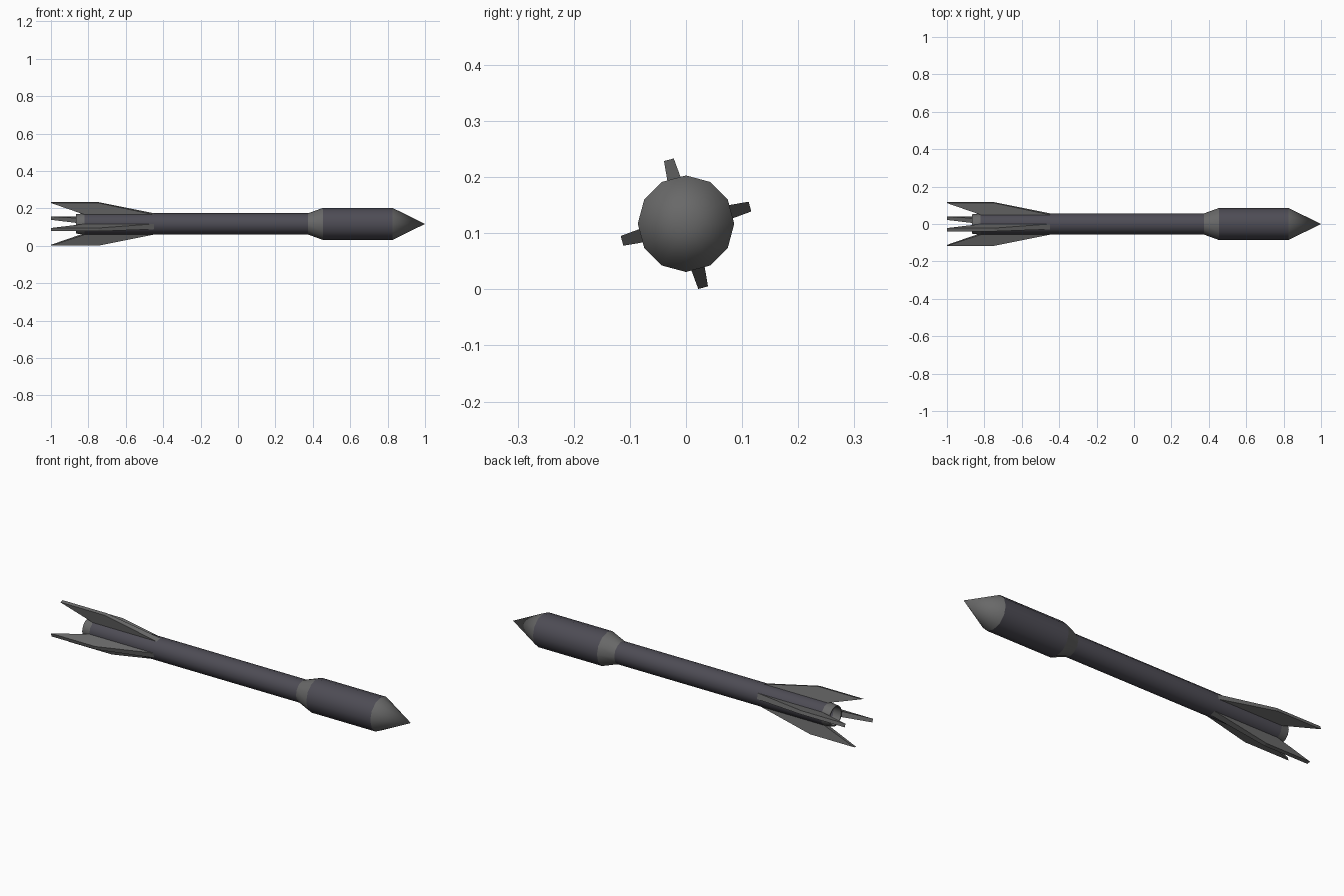
import bpy, bmesh, math
from mathutils import Vector

if "Cube" in bpy.data.objects:
    bpy.data.objects.remove(bpy.data.objects["Cube"])

SIDES, AXIS_Z = 12, 0.117
R_TUBE, R_HEAD = 0.057, 0.086


def material(name, rgb):
    m = bpy.data.materials.new(name)
    m.diffuse_color = (*rgb, 1)
    m.use_nodes = True
    m.node_tree.nodes["Principled BSDF"].inputs["Base Color"].default_value = m.diffuse_color
    return m


DARK = material("dark_paint", (0.075, 0.072, 0.09))
GREY = material("grey_metal", (0.14, 0.14, 0.14))


def finish(name, bm, mat, smooth):
    bmesh.ops.recalc_face_normals(bm, faces=bm.faces)
    me = bpy.data.meshes.new(name)
    bm.to_mesh(me)
    bm.free()
    me.materials.append(mat)
    ob = bpy.data.objects.new(name, me)
    bpy.context.collection.objects.link(ob)
    if smooth:
        bpy.ops.object.select_all(action='DESELECT')
        ob.select_set(True)
        bpy.context.view_layer.objects.active = ob
        bpy.ops.object.shade_smooth_by_angle(angle=math.radians(35))
    return ob


def lathe(name, profile, mat):
    """Revolve (x, radius) points about the long axis."""
    bm = bmesh.new()
    verts = [bm.verts.new((x, 0, AXIS_Z + r)) for x, r in profile]
    edges = [bm.edges.new(p) for p in zip(verts, verts[1:])]
    bmesh.ops.spin(bm, geom=verts + edges, cent=(0, 0, AXIS_Z), axis=(1, 0, 0),
                   angle=math.tau, steps=SIDES, use_duplicate=False)
    bmesh.ops.remove_doubles(bm, verts=bm.verts, dist=1e-5)
    return finish(name, bm, mat, True)


# Body, from tail to tip
lathe("tail_nozzle", [(-0.82, R_TUBE), (-0.865, 0.052), (-0.865, 0.047),
                      (-0.82, 0.047)], GREY)
lathe("nozzle_recess", [(-0.82, 0.047), (-0.76, 0.047), (-0.76, 0)], DARK)
lathe("motor_tube", [(-0.82, R_TUBE), (0.375, R_TUBE)], DARK)
lathe("shoulder", [(0.375, R_TUBE), (0.455, R_HEAD)], GREY)
lathe("warhead_casing", [(0.455, R_HEAD), (0.825, R_HEAD)], DARK)
lathe("nose_cone", [(0.825, R_HEAD), (1.0, 0)], GREY)

# Swept fins, each growing from one flat of the tube and thinning outward
R_FLAT = R_TUBE * math.cos(math.pi / SIDES)
BASE_HALF, TIP_HALF = R_TUBE * math.sin(math.pi / SIDES), 0.009
OUTLINE = [(-0.45, R_FLAT, BASE_HALF), (-0.745, 0.118, TIP_HALF),
           (-1.0, 0.118, TIP_HALF), (-0.82, R_FLAT, BASE_HALF)]

for i in range(4):
    a = math.radians(15 + 90 * i)
    out = Vector((0, math.cos(a), math.sin(a)))
    side = Vector((0, -math.sin(a), math.cos(a)))
    bm = bmesh.new()
    a_side, b_side = [[bm.verts.new(Vector((x, 0, AXIS_Z)) + out * r + side * h * s)
                       for x, r, h in OUTLINE] for s in (1, -1)]
    bm.faces.new(a_side)
    bm.faces.new(b_side)
    for j in range(4):
        k = (j + 1) % 4
        bm.faces.new((a_side[j], a_side[k], b_side[k], b_side[j]))
    finish(f"fin_{i + 1}", bm, GREY, False)
